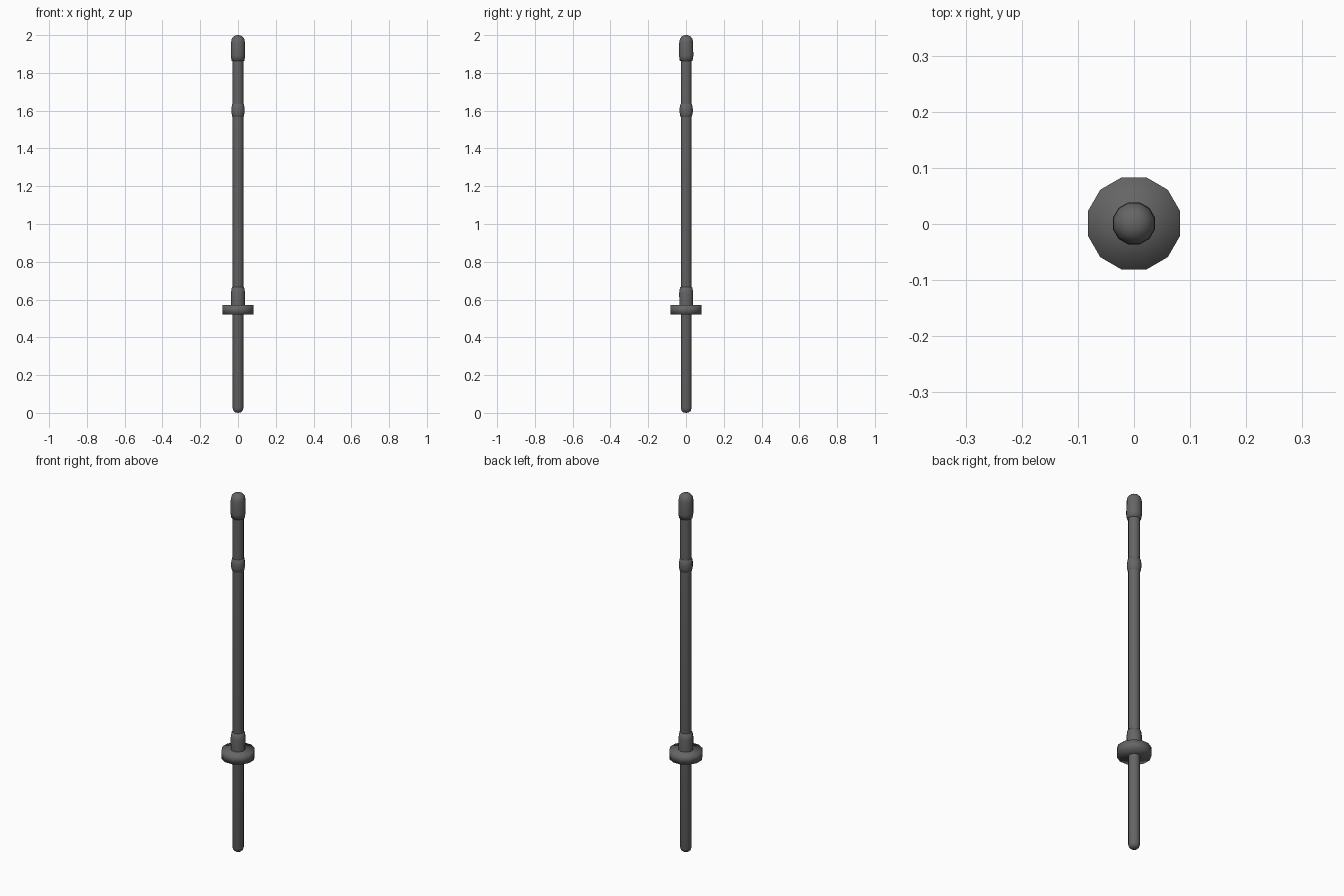
import bpy, bmesh
from math import sin, cos, pi, radians

if "Cube" in bpy.data.objects:
    bpy.data.objects.remove(bpy.data.objects["Cube"])

SIDES = 12
dark = bpy.data.materials.new("dark_grey")
dark.diffuse_color = (0.13, 0.13, 0.13, 1)
dark.use_nodes = True
dark.node_tree.nodes["Principled BSDF"].inputs["Base Color"].default_value = dark.diffuse_color


def lathe(name, profile, cy=0.001, sharp=45):
    """Spin (radius, z) points around the z axis; radius 0 makes a pole."""
    bm = bmesh.new()
    rings = []
    for r, z in profile:
        if r == 0:
            rings.append([bm.verts.new((0, cy, z))] * SIDES)
        else:
            angles = [2 * pi * (i + 0.5) / SIDES for i in range(SIDES)]
            rings.append([bm.verts.new((r * cos(a), cy + r * sin(a), z)) for a in angles])
    for low, high in zip(rings, rings[1:]):
        for i in range(SIDES):
            j = (i + 1) % SIDES
            corners = list(dict.fromkeys((low[i], low[j], high[j], high[i])))
            bm.faces.new(corners)
    bmesh.ops.recalc_face_normals(bm, faces=bm.faces)
    mesh = bpy.data.meshes.new(name)
    bm.to_mesh(mesh)
    bm.free()
    mesh.materials.append(dark)
    obj = bpy.data.objects.new(name, mesh)
    bpy.context.collection.objects.link(obj)
    bpy.context.view_layer.objects.active = obj
    obj.select_set(True)
    bpy.ops.object.shade_smooth_by_angle(angle=radians(sharp))
    obj.select_set(False)
    return obj


# Long staff with rounded butt
lathe("shaft", [(0, 0), (0.016, 0.003), (0.025, 0.011), (0.0295, 0.025),
                (0.0295, 1.9), (0, 1.9)])

# Hand guard, shaded smooth over its rim
lathe("hand_guard", [(0, 0.522), (0.085, 0.522), (0.085, 0.57), (0, 0.57)], 0.001, 120)

# Rubber stopper above the guard
lathe("guard_stopper", [(0, 0.565), (0.037, 0.565), (0.0385, 0.635),
                        (0.034, 0.664), (0.029, 0.668)], 0.001, 70)

# Binding band near the tip
lathe("binding_band", [(0.028, 1.565), (0.032, 1.57), (0.036, 1.59),
                       (0.036, 1.612), (0.032, 1.634), (0.028, 1.638)], 0.001, 70)

# Domed tip cap
lathe("tip_cap", [(0.028, 1.862), (0.035, 1.864), (0.039, 1.89), (0.038, 1.962),
                  (0.034, 1.981), (0.024, 1.993), (0.012, 1.999), (0, 2.0)], 0.001, 70)
